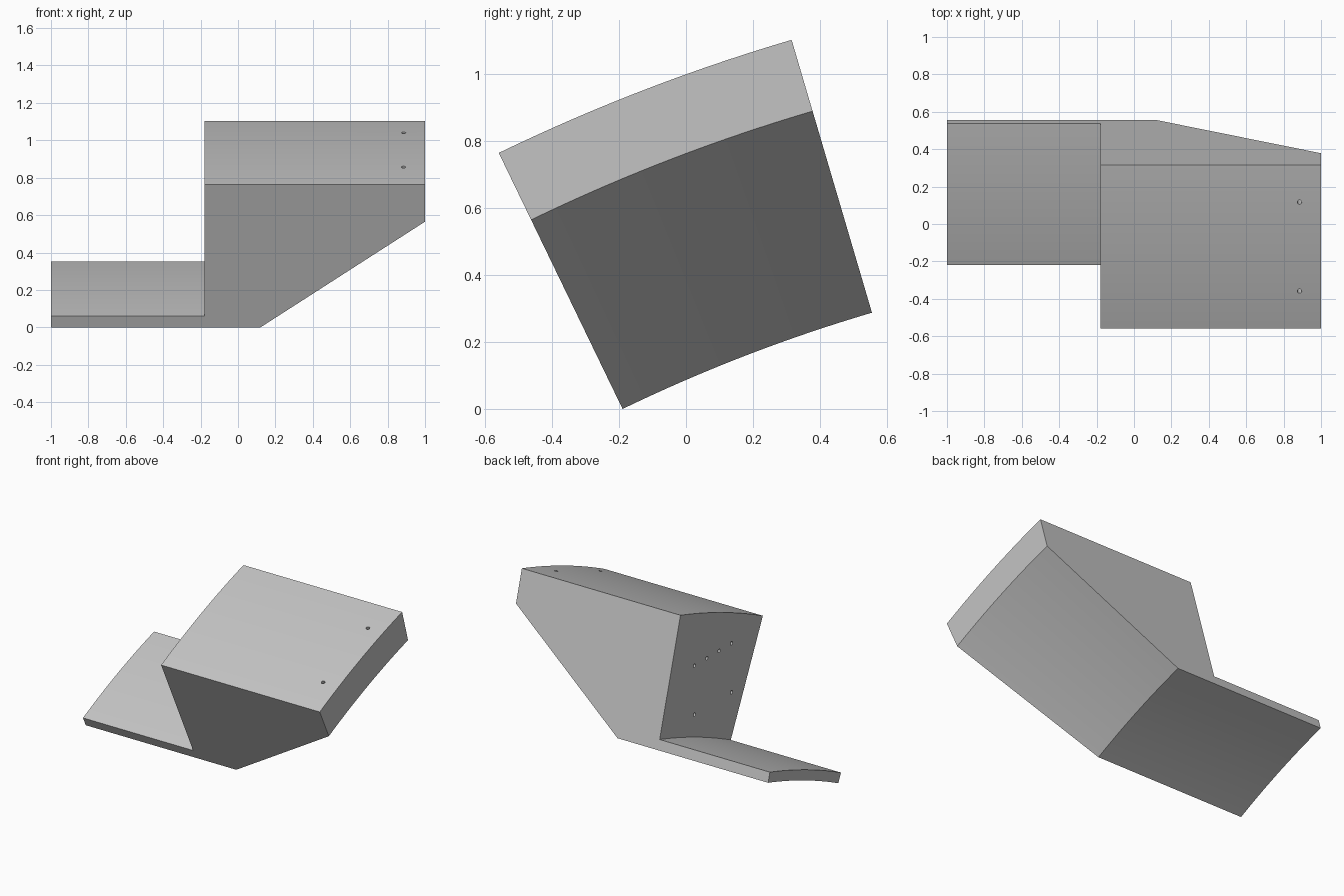
import bpy, bmesh, math
from mathutils import Matrix, Vector

cube = bpy.data.objects.get("Cube")
if cube:
    bpy.data.objects.remove(cube, do_unlink=True)

# Arc around the x axis along which the block is swept
CENTRE = Vector((0, 1.933, -4.389))
INNER, OUTER = 4.875, 5.725
START, END = math.radians(115.81), math.radians(106.41)
SEGMENTS = 32
STEP_X = -0.18


def on_arc(x, radius, angle):
    return CENTRE + Vector((x, radius * math.cos(angle), radius * math.sin(angle)))


def make_object(name, bm):
    bmesh.ops.recalc_face_normals(bm, faces=bm.faces)
    mesh = bpy.data.meshes.new(name)
    bm.to_mesh(mesh)
    bm.free()
    obj = bpy.data.objects.new(name, mesh)
    bpy.context.collection.objects.link(obj)
    return obj


grey = bpy.data.materials.new("plain grey")
grey.use_nodes = True
grey.diffuse_color = (0.55, 0.55, 0.55, 1)
grey.node_tree.nodes["Principled BSDF"].inputs["Base Color"].default_value = (0.55, 0.55, 0.55, 1)

# Stepped block: profile of x against height above the inner radius
profile = [(-1, 0), (0.12, 0), (1, 0.628), (1, 0.85),
           (STEP_X, 0.85), (STEP_X, 0.067), (-1, 0.067)]
bm = bmesh.new()
rings = []
for i in range(SEGMENTS + 1):
    angle = START + (END - START) * i / SEGMENTS
    rings.append([bm.verts.new(on_arc(x, INNER + h, angle)) for x, h in profile])
for a, b in zip(rings, rings[1:]):
    for j in range(len(profile)):
        k = (j + 1) % len(profile)
        bm.faces.new((a[j], a[k], b[k], b[j]))
bm.faces.new(rings[0])
bm.faces.new(rings[-1])
block = make_object("stepped_block", bm)
block.data.materials.append(grey)

# Drilled holes: two in the curved top, six in the step wall
bm = bmesh.new()


def drill(point, direction):
    turn = direction.to_track_quat('Z', 'Y').to_matrix().to_4x4()
    bmesh.ops.create_cone(bm, cap_ends=True, segments=20, radius1=0.012, radius2=0.012,
                          depth=0.2, matrix=Matrix.Translation(point) @ turn)


for degrees in (108.5, 113.6):
    angle = math.radians(degrees)
    drill(on_arc(0.885, OUTER, angle), Vector((0, math.cos(angle), math.sin(angle))))
for y in (0.167, 0.036, -0.095, -0.226):
    drill(Vector((STEP_X, y, 0.707)), Vector((1, 0, 0)))
for y in (0.167, -0.226):
    drill(Vector((STEP_X, y, 0.378)), Vector((1, 0, 0)))
cutter = make_object("hole_cutter", bm)
cutter.data.materials.append(grey)
cutter.hide_render = True

holes = block.modifiers.new("holes", 'BOOLEAN')
holes.operation = 'DIFFERENCE'
holes.solver = 'EXACT'
holes.object = cutter

# Apply the holes, then smooth the curved faces and keep the edges sharp
bpy.ops.object.select_all(action='DESELECT')
bpy.context.view_layer.objects.active = block
block.select_set(True)
bpy.ops.object.modifier_apply(modifier="holes")
bpy.data.objects.remove(cutter, do_unlink=True)
bpy.ops.object.shade_smooth_by_angle(angle=math.radians(30))
